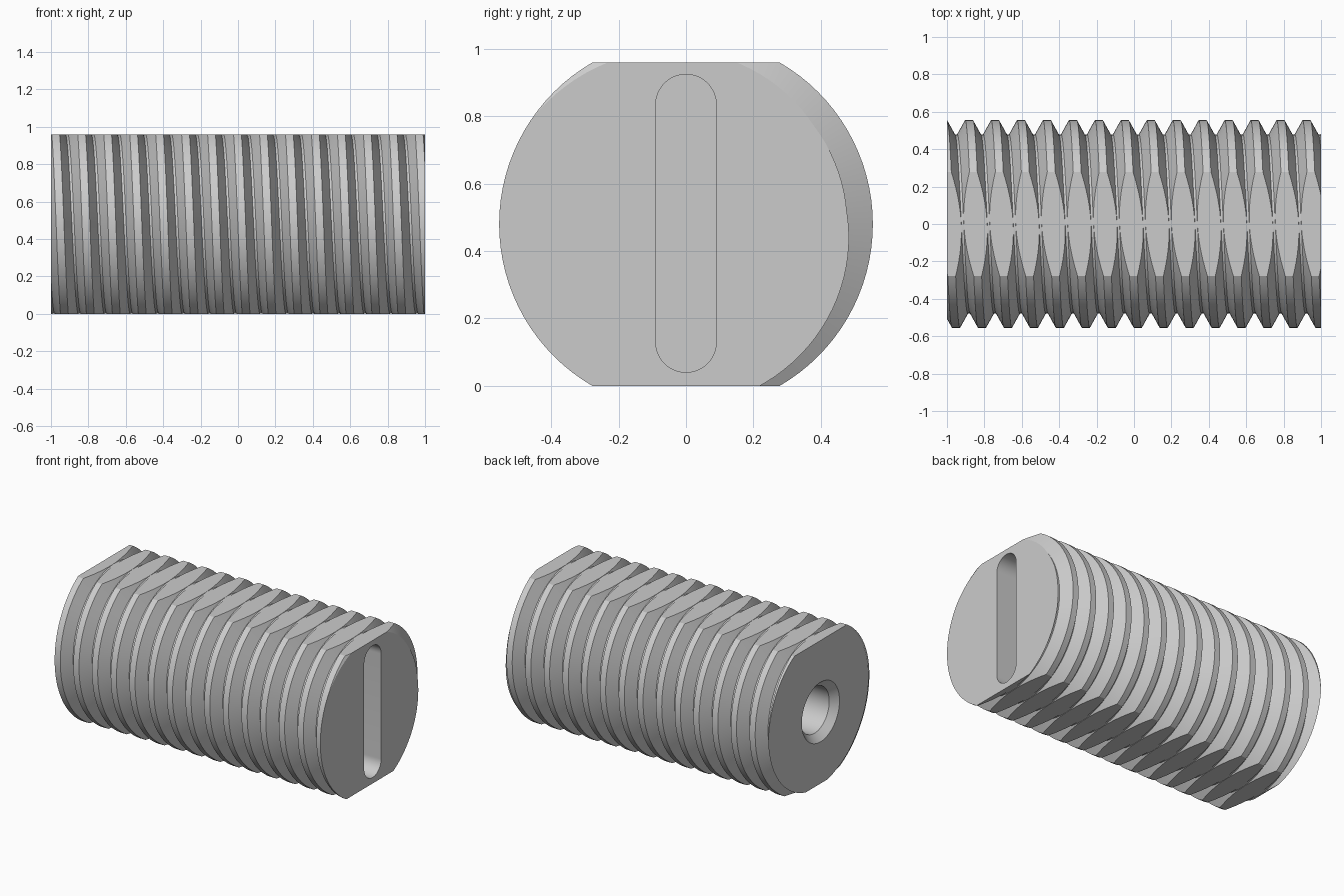
import bpy, bmesh, math

if "Cube" in bpy.data.objects:
    bpy.data.objects.remove(bpy.data.objects["Cube"])

PITCH, CREST, ROOT, MID = 0.1388, 0.555, 0.479, 0.48
START = -0.882            # a crest centre on the back side
N = 96                    # steps round one turn

steel = bpy.data.materials.new("plain_grey")
steel.diffuse_color = (0.6, 0.6, 0.6, 1)
steel.use_nodes = True
steel.node_tree.nodes["Principled BSDF"].inputs["Base Color"].default_value = steel.diffuse_color


def finish(name, bm):
    bmesh.ops.recalc_face_normals(bm, faces=bm.faces)
    me = bpy.data.meshes.new(name)
    bm.to_mesh(me)
    bm.free()
    me.materials.append(steel)
    ob = bpy.data.objects.new(name, me)
    bpy.context.collection.objects.link(ob)
    return ob


def loft(name, sections):
    """Capped solid along x from (x, [(y, z), ...]) sections."""
    bm = bmesh.new()
    rings = [[bm.verts.new((x, y, z)) for y, z in pts] for x, pts in sections]
    n = len(rings[0])
    for a, b in zip(rings, rings[1:]):
        for i in range(n):
            bm.faces.new((a[i], a[(i + 1) % n], b[(i + 1) % n], b[i]))
    bm.faces.new(rings[0])
    bm.faces.new(rings[-1])
    return finish(name, bm)


def circle(r, n=64):
    return [(r * math.cos(2 * math.pi * i / n), MID + r * math.sin(2 * math.pi * i / n))
            for i in range(n)]


def cut(target, tool, operation):
    mod = target.modifiers.new(tool.name, 'BOOLEAN')
    mod.operation, mod.solver, mod.object = operation, 'EXACT', tool
    bpy.ops.object.select_all(action='DESELECT')
    bpy.context.view_layer.objects.active = target
    target.select_set(True)
    bpy.ops.object.modifier_apply(modifier=mod.name)
    bpy.data.objects.remove(tool, do_unlink=True)


# Helical thread: flat crest, sloped flanks, narrow flat root
profile = [(-0.021, CREST), (0.021, CREST), (0.063, ROOT), (0.0758, ROOT)]
rows = [(START + PITCH * k + dx, r) for k in range(-4, 17) for dx, r in profile]
bm = bmesh.new()
cols = []
for j in range(N):
    a = 2 * math.pi * j / N
    cols.append([bm.verts.new((x + PITCH * j / N, r * math.cos(a), MID + r * math.sin(a)))
                 for x, r in rows])
for j in range(N):
    wrap = len(profile) if j == N - 1 else 0     # the last column meets the next turn
    a, b = cols[j], cols[(j + 1) % N]
    for i in range(len(rows) - 1 - wrap):
        bm.faces.new((a[i], b[i + wrap], b[i + wrap + 1], a[i + 1]))
# Close both ends beyond the finished length
for x in (-1.6, 1.6):
    tip = bm.verts.new((x, 0, MID))
    for e in [e for e in bm.edges if e.is_boundary
              and e.verts[0].co.x * x > 0 and tip not in e.verts]:
        bm.faces.new((e.verts[0], e.verts[1], tip))
rod = finish("threaded_rod", bm)

# Trim to length, with a flat above and below
box = [(-0.8, 0), (0.8, 0), (0.8, 0.96), (-0.8, 0.96)]
cut(rod, loft("trim_block", [(-1, box), (1, box)]), 'INTERSECT')

# Rounded driver slot in the right end
arc = [math.pi * i / 24 for i in range(25)]
slot = [(0.09 * math.cos(t), 0.835 + 0.09 * math.sin(t)) for t in arc]
slot += [(-0.09 * math.cos(t), 0.13 - 0.09 * math.sin(t)) for t in arc]
cut(rod, loft("slot_cutter", [(0.75, slot), (1.1, slot)]), 'DIFFERENCE')

# Chamfered round bore in the left end
bore = [(-1.1, circle(0.30)), (-0.955, circle(0.155)), (-0.55, circle(0.155))]
cut(rod, loft("bore_cutter", bore), 'DIFFERENCE')

bpy.ops.object.shade_smooth_by_angle(angle=math.radians(25))
